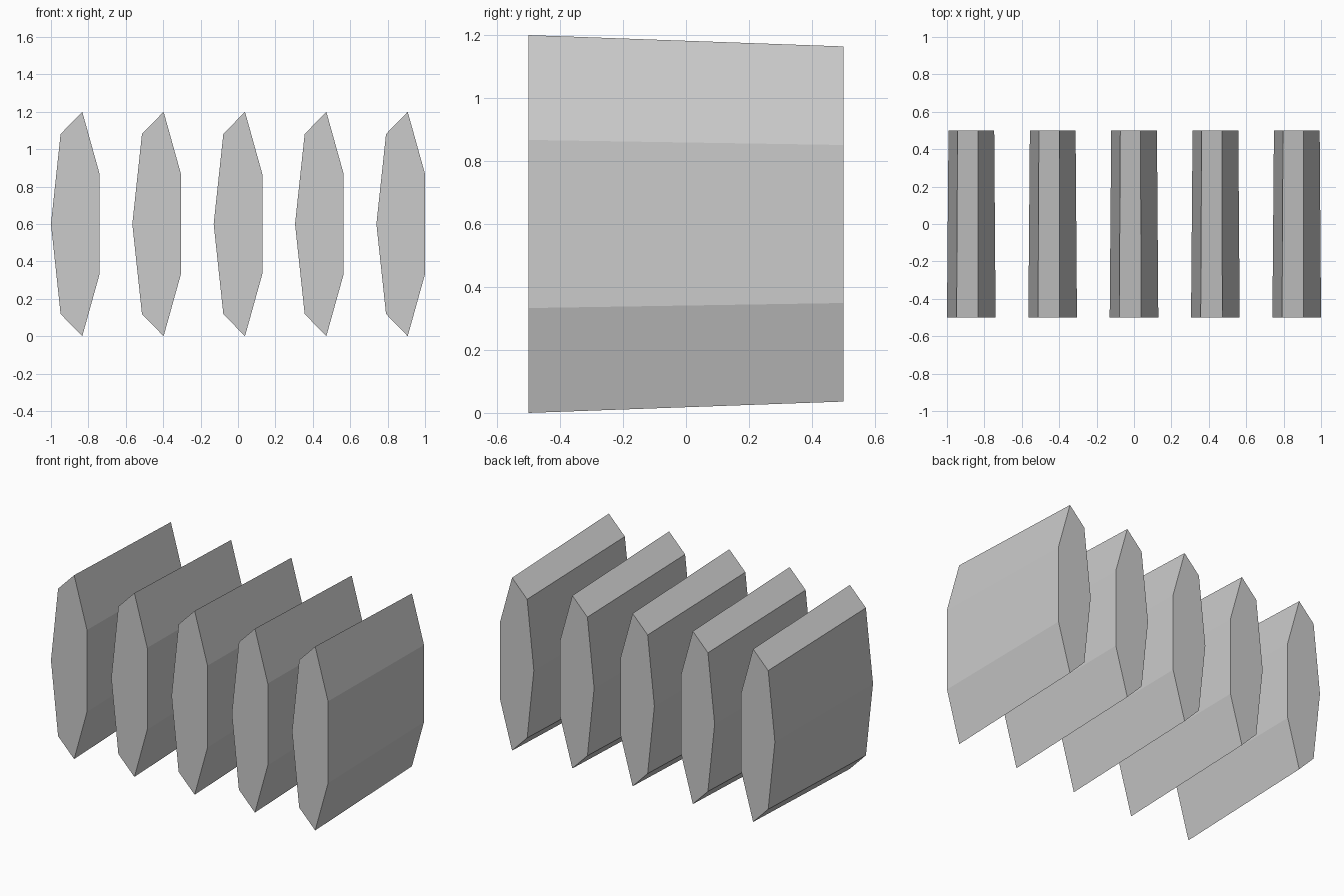
import bpy
import math

if "Cube" in bpy.data.objects:
    bpy.data.objects.remove(bpy.data.objects["Cube"])

grey = bpy.data.materials.new("light_grey")
grey.diffuse_color = (0.6, 0.6, 0.6, 1)
grey.use_nodes = True
grey.node_tree.nodes["Principled BSDF"].inputs["Base Color"].default_value = grey.diffuse_color

SIDES = 7
RX, RZ = 0.1368, 0.6154      # squashed heptagon radii
MID_Z = 0.6
BACK_SCALE = 0.94            # slight taper toward the back
SPACING = 0.435


def ring(y, scale):
    """Heptagon with one corner pointing to -x."""
    pts = []
    for i in range(SIDES):
        a = math.pi + 2 * math.pi * i / SIDES
        pts.append((RX * scale * math.cos(a), y, MID_Z + RZ * scale * math.sin(a)))
    return pts


def slab(name, x):
    verts = ring(-0.5, 1.0) + ring(0.5, BACK_SCALE)
    n = SIDES
    # front cap, back cap and side walls
    faces = [tuple(range(n)), tuple(reversed(range(n, 2 * n)))]
    faces += [(i, i + n, (i + 1) % n + n, (i + 1) % n) for i in range(n)]
    mesh = bpy.data.meshes.new(name)
    mesh.from_pydata(verts, [], faces)
    mesh.materials.append(grey)
    obj = bpy.data.objects.new(name, mesh)
    obj.location.x = x
    bpy.context.collection.objects.link(obj)


# row of five identical slabs
for k in range(5):
    slab(f"slab_{k + 1}", -1 + RX + SPACING * k)
